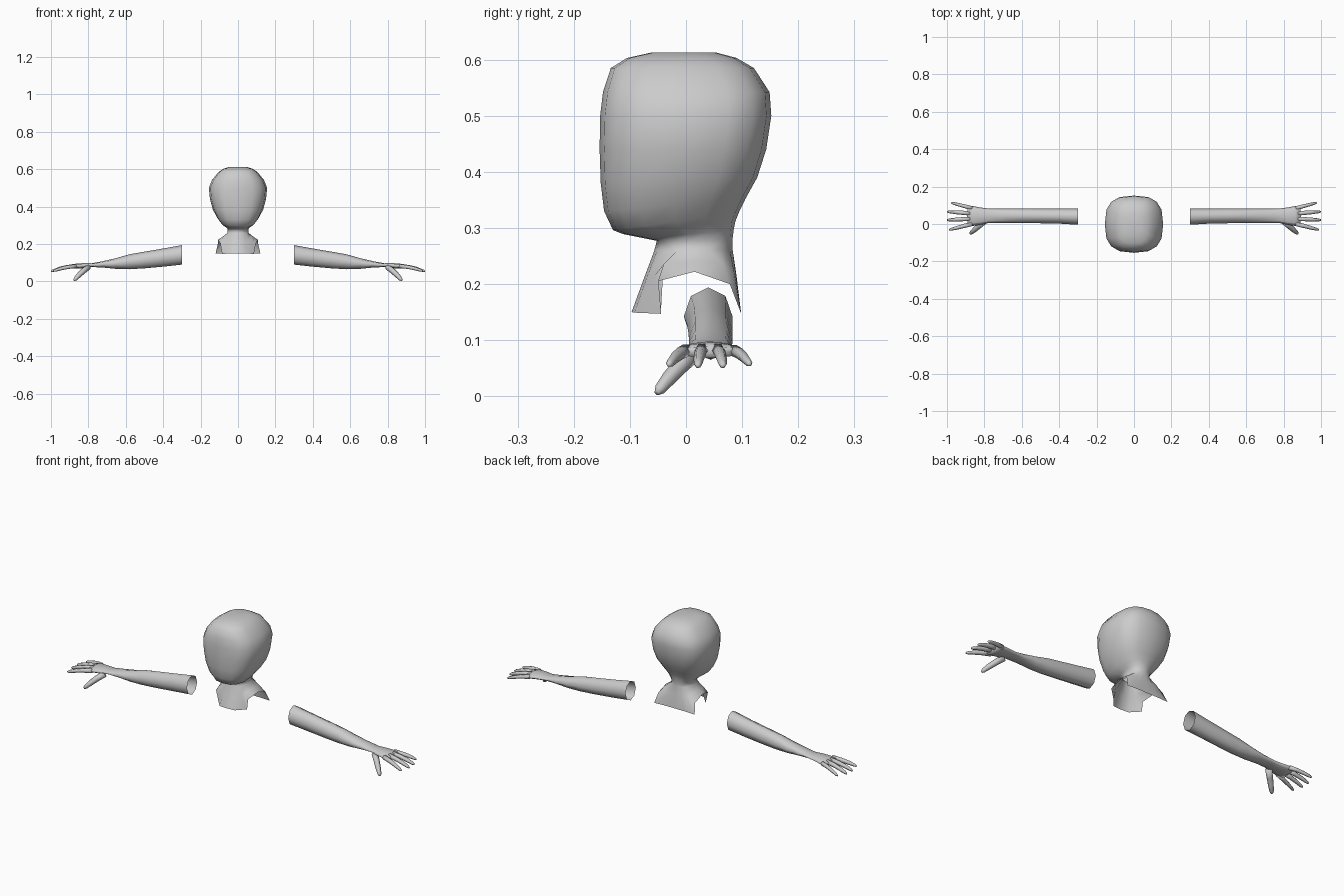
import bpy, bmesh, math
from mathutils import Vector

if "Cube" in bpy.data.objects:
    bpy.data.objects.remove(bpy.data.objects["Cube"])


def loft(name, rings, cap_start=False, cap_end=False, mirror=False):
    """Skin a list of equal-length closed rings of points."""
    bm = bmesh.new()
    vs = [[bm.verts.new(p) for p in r] for r in rings]
    n = len(rings[0])
    for a, b in zip(vs, vs[1:]):
        for i in range(n):
            j = (i + 1) % n
            bm.faces.new((a[i], a[j], b[j], b[i]))
    for flag, r in ((cap_start, vs[0]), (cap_end, vs[-1])):
        if flag:
            c = bm.verts.new(sum((v.co for v in r), Vector()) / n)
            for i in range(n):
                bm.faces.new((r[i], r[(i + 1) % n], c))
    bmesh.ops.recalc_face_normals(bm, faces=bm.faces)
    me = bpy.data.meshes.new(name)
    bm.to_mesh(me)
    bm.free()
    ob = bpy.data.objects.new(name, me)
    bpy.context.collection.objects.link(ob)
    me.shade_smooth()
    if mirror:
        m = ob.modifiers.new("mirror", 'MIRROR')
        m.use_mirror_merge = False
    return ob


def head_ring(zf, zb, hw, yf, yb, e):
    """Rounded-square ring, starting at the front centre and going to +x."""
    pts = []
    for k in range(16):
        a = k * math.pi / 8
        s, c = math.sin(a), math.cos(a)
        x = math.copysign(abs(s) ** (2 / e), s) if abs(s) > 1e-6 else 0
        t = math.copysign(abs(c) ** (2 / e), c) if abs(c) > 1e-6 else 0
        pts.append((hw * x, (yf + yb) / 2 - t * (yb - yf) / 2,
                    (zf + zb) / 2 + t * (zf - zb) / 2))
    return pts


def mirrored(half):
    return half + [(-x, y, z) for x, y, z in half[-2:0:-1]]


# Collar: front flap, raised shoulder notch, wide back flap
collar = mirrored([(0, -.097, .15), (.045, -.092, .149), (.085, -.045, .147),
                   (.095, -.05, .205), (.107, .015, .222), (.108, .078, .2),
                   (.12, .098, .148), (.06, .098, .15), (0, .098, .15)])
collar_mid = mirrored([(0, -.075, .21), (.036, -.07, .211), (.06, -.056, .215),
                       (.074, -.04, .235), (.08, .015, .241), (.078, .065, .236),
                       (.066, .086, .22), (.035, .089, .215), (0, .09, .215)])

# Head and neck: front z, back z, half width, front y, back y, squareness
sections = [
    (.258, .262, .056, -.057, .083, 2.2), (.277, .28, .055, -.052, .083, 2.2),
    (.281, .297, .062, -.072, .085, 2.4), (.289, .312, .078, -.112, .088, 2.5),
    (.296, .327, .09, -.130, .094, 2.6), (.33, .352, .112, -.146, .106, 2.7),
    (.38, .39, .135, -.152, .127, 2.8), (.44, .44, .15, -.154, .143, 2.8),
    (.50, .50, .156, -.153, .152, 2.8), (.542, .542, .139, -.148, .149, 2.8),
    (.585, .585, .104, -.134, .121, 2.8), (.603, .603, .077, -.105, .09, 2.7),
    (.613, .613, .045, -.06, .052, 2.5)]
loft("head_and_neck", [collar, collar_mid] + [head_ring(*s) for s in sections],
     cap_end=True)

# Arm and palm: x, y min, y max, z min, z max
arm = [(.30, -.004, .083, .09, .194), (.40, .002, .083, .079, .176),
       (.50, .004, .083, .07, .159), (.58, .005, .083, .065, .145),
       (.65, .005, .083, .067, .125), (.72, .006, .082, .074, .109),
       (.78, .005, .083, .077, .097), (.82, -.004, .088, .072, .098),
       (.86, -.01, .096, .068, .096), (.89, -.008, .094, .068, .09)]
rings = []
for x, y0, y1, z0, z1 in arm:
    rings.append([(x, (y0 + y1) / 2 + (y1 - y0) / 2 * math.sin(a),
                   (z0 + z1) / 2 + (z1 - z0) / 2 * math.cos(a))
                  for a in (k * math.pi / 4 for k in range(8))])
loft("arm", rings, cap_end=True, mirror=True)


def finger(name, base, tip, r, bend):
    """Tapered six-sided digit with a raised knuckle and a small blunt end."""
    base, tip = Vector(base), Vector(tip)
    d = (tip - base).normalized()
    u = d.cross(Vector((0, 0, 1))).normalized()
    w = u.cross(d)
    rings = []
    for t, k in ((0, 1.1), (.35, 1), (.65, .9), (.92, .68), (1, .35)):
        c = base.lerp(tip, t) + w * bend * math.sin(math.pi * t)
        rings.append([c + (u * math.cos(a) + w * math.sin(a)) * r * k
                      for a in (i * math.pi / 3 for i in range(6))])
    loft(name, rings, True, True, mirror=True)


# Fingers and thumb
finger("little_finger", (.865, .084, .082), (.977, .114, .057), .010, .004)
finger("ring_finger", (.875, .057, .083), (.998, .066, .054), .011, .005)
finger("middle_finger", (.875, .028, .083), (1.0, .021, .054), .011, .005)
finger("index_finger", (.865, .001, .082), (.988, -.031, .056), .011, .004)
finger("thumb", (.80, .015, .078), (.876, -.052, .006), .015, .003)
